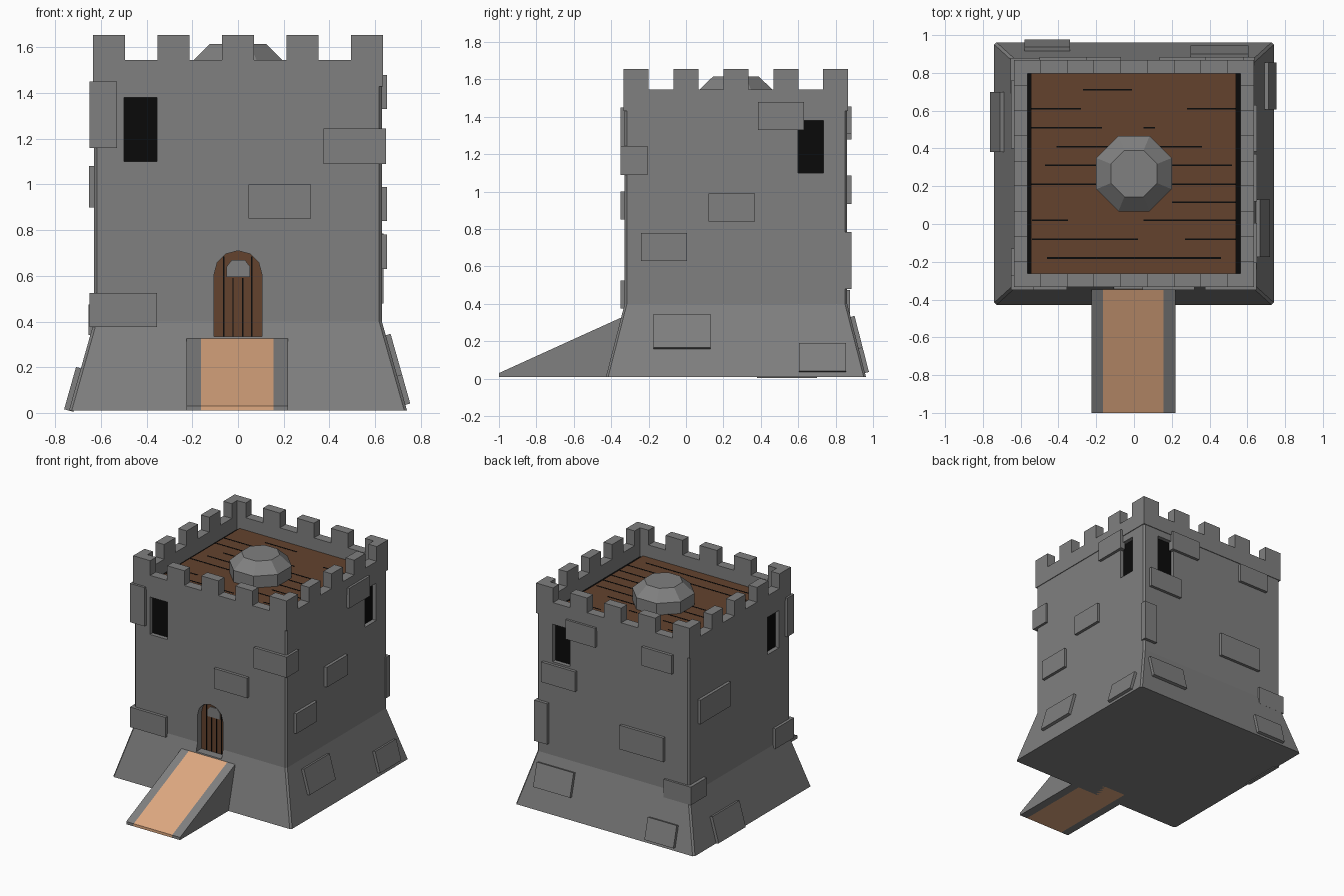
import bpy, bmesh, math
from mathutils import Vector

if "Cube" in bpy.data.objects:
    bpy.data.objects.remove(bpy.data.objects["Cube"])

CY = 0.267                      # tower centre in y
HX, HY, BX, BY = 0.63, 0.595, 0.74, 0.695   # wall and base half widths
ZB, ZF, FLOOR = 0.01, 0.40, 1.44


def material(name, col):
    m = bpy.data.materials.new(name)
    m.diffuse_color = (*col, 1)
    m.use_nodes = True
    m.node_tree.nodes["Principled BSDF"].inputs["Base Color"].default_value = m.diffuse_color
    return m


STONE = material("grey stone", (0.215, 0.215, 0.215))
WOOD = material("dark wood", (0.125, 0.055, 0.027))
BLACK = material("black", (0.003, 0.003, 0.003))
SAND = material("tan path", (0.74, 0.40, 0.22))


def finish(name, bm, mat):
    bmesh.ops.recalc_face_normals(bm, faces=bm.faces)
    me = bpy.data.meshes.new(name)
    bm.to_mesh(me)
    bm.free()
    me.materials.append(mat)
    ob = bpy.data.objects.new(name, me)
    bpy.context.collection.objects.link(ob)
    return ob


def loft(bm, rings):
    """Join equal rings of points into a closed solid."""
    vs = [[bm.verts.new(p) for p in r] for r in rings]
    n = len(vs[0])
    for a, b in zip(vs, vs[1:]):
        for i in range(n):
            bm.faces.new((a[i], a[(i + 1) % n], b[(i + 1) % n], b[i]))
    bm.faces.new(vs[0][::-1])
    bm.faces.new(vs[-1])


def box(bm, x0, x1, y0, y1, z0, z1):
    loft(bm, [[(x0, y0, z), (x1, y0, z), (x1, y1, z), (x0, y1, z)] for z in (z0, z1)])


def boxes(name, mat, items):
    bm = bmesh.new()
    for b in items:
        box(bm, *b)
    return finish(name, bm, mat)


def ring(hx, hy, z, c=0.012):
    pts = [(hx - c, -hy), (hx, -hy + c), (hx, hy - c), (hx - c, hy),
           (-hx + c, hy), (-hx, hy - c), (-hx, -hy + c), (-hx + c, -hy)]
    return [(x, CY + y, z) for x, y in pts]


def arch(r, z0, spring, n=6):
    pts = [(-r, z0), (r, z0)]
    return pts + [(r * math.cos(math.pi * i / n), spring + r * math.sin(math.pi * i / n))
                  for i in range(n + 1)]


def prism_y(bm, pts, y0, y1):
    loft(bm, [[(x, y, z) for x, z in pts] for y in (y0, y1)])


# tower body with flared base
bm = bmesh.new()
loft(bm, [ring(BX, BY, ZB), ring(HX, HY, ZF), ring(HX, HY, FLOOR)])
body = finish("tower_body", bm, STONE)
body.data.materials.append(BLACK)

# window and door recesses, cut into the body
W0, W1, D = 1.10, 1.38, 0.035
F, K = CY - HY, CY + HY
bm = bmesh.new()
box(bm, -0.5, -0.355, F - 0.1, F + D, W0, W1)
box(bm, 0.355, 0.5, K - D, K + 0.1, W0, W1)
box(bm, HX - D, HX + 0.1, 0.60, 0.735, W0, W1)
box(bm, -HX - 0.1, -HX + D, -0.20, -0.066, W0, W1)
prism_y(bm, arch(0.105, 0.335, 0.605), F - 0.2, F + 0.06)
cutter = finish("opening_cutter", bm, STONE)
cutter.hide_render = True
mod = body.modifiers.new("openings", "BOOLEAN")
mod.operation, mod.solver, mod.object = "DIFFERENCE", "EXACT", cutter
bpy.context.view_layer.objects.active = body
bpy.ops.object.modifier_apply(modifier=mod.name)
bpy.data.objects.remove(cutter)
for p in body.data.polygons:    # dark surface below the roof planks
    p.material_index = 1 if p.normal.z > 0.9 and p.center.z > 1.4 else 0

# dark window panes
T = 0.004
boxes("window_panes", BLACK, [
    (-0.5, -0.355, F + D - T, F + D + T, W0, W1),
    (0.355, 0.5, K - D - T, K - D + T, W0, W1),
    (HX - D - T, HX - D + T, 0.60, 0.735, W0, W1),
    (-HX + D - T, -HX + D + T, -0.20, -0.066, W0, W1)])

# plank door with gaps and a small hatch
bm = bmesh.new()
prism_y(bm, arch(0.105, 0.335, 0.605), F + 0.045, F + 0.061)
finish("door", bm, WOOD)
boxes("door_gaps", BLACK, [(x - 0.003, x + 0.003, F + 0.042, F + 0.05, 0.335, z)
                           for x, z in ((-0.063, 0.685), (-0.022, 0.59), (0.02, 0.59), (0.061, 0.685))])
bm = bmesh.new()
prism_y(bm, [(-0.05, 0.595), (0.053, 0.595), (0.053, 0.64), (0.03, 0.67), (-0.027, 0.67), (-0.05, 0.64)],
        F + 0.038, F + 0.05)
finish("door_hatch", bm, STONE)

# parapet wall and merlons
PX, PY, TH = 0.635, 0.60, 0.07
parts = []
for s in (-1, 1):
    xa, xb = sorted((s * PX, s * (PX - TH)))
    ya, yb = sorted((CY + s * PY, CY + s * (PY - TH)))
    parts += [(xa, xb, CY - PY, CY + PY, FLOOR - 0.01, 1.545),
              (-PX, PX, ya, yb, FLOOR - 0.01, 1.545)]
    for i in range(0, 9, 2):
        u, v = 2 * PX / 9, 2 * PY / 9
        parts += [(-PX + i * u, -PX + (i + 1) * u, ya, yb, 1.54, 1.655),
                  (xa, xb, CY - PY + i * v, CY - PY + (i + 1) * v, 1.54, 1.655)]
boxes("parapet", STONE, parts)

# roof planks and the gaps between them
boxes("roof_planks", WOOD, [(-0.545, 0.54, CY - PY + TH, CY + PY - TH, FLOOR, FLOOR + 0.012)])
gaps = [(0.71, -0.27, -0.01), (0.61, -0.545, -0.28), (0.61, 0.28, 0.54), (0.51, -0.545, -0.17),
        (0.51, 0.05, 0.11), (0.41, -0.41, 0.36), (0.31, -0.47, 0.52), (0.21, -0.545, 0.54),
        (0.115, 0.2, 0.54), (0.02, -0.54, -0.35), (0.02, 0.05, 0.54), (-0.08, -0.54, 0.02),
        (-0.08, 0.27, 0.54), (-0.18, -0.46, 0.46)]
boxes("roof_gaps", BLACK, [(a, b, y - 0.004, y + 0.004, FLOOR + 0.008, FLOOR + 0.014) for y, a, b in gaps])

# eight-sided roof dome
bm = bmesh.new()
rings = []
for r, z in ((0.2, FLOOR), (0.2, 1.54), (0.123, 1.615)):
    R = r / math.cos(math.pi / 8)
    rings.append([(R * math.cos(a), CY + R * math.sin(a), z)
                  for a in [math.pi / 8 + i * math.pi / 4 for i in range(8)]])
loft(bm, rings)
finish("roof_dome", bm, STONE)


# ramp: stone edges with a path between
def wedge(name, mat, spans):
    bm = bmesh.new()
    prof = [(-1.0, ZB), (-0.30, ZB), (-0.30, 0.332), (-0.335, 0.332), (-1.0, 0.03)]
    for x0, x1 in spans:
        loft(bm, [[(x, y, z) for y, z in prof] for x in (x0, x1)])
    finish(name, bm, mat)


wedge("ramp_edges", STONE, [(-0.225, -0.163), (0.155, 0.22)])
wedge("ramp_path", SAND, [(-0.163, 0.155)])

# raised stones on the wall faces: side, start, end, bottom, top
ALPHA = math.atan2(BX - HX, ZF - ZB)


def stone_point(side, u, z, d):
    k = max(0, (ZF - z) / (ZF - ZB))
    if k > 0:
        z += d * math.sin(ALPHA)
        d *= math.cos(ALPHA)
    ox, oy = HX + k * (BX - HX) + d, HY + k * (BY - HY) + d
    return {"front": (u, CY - oy, z), "back": (u, CY + oy, z),
            "right": (ox, u, z), "left": (-ox, u, z)}[side]


stones = [("front", 0.045, 0.32, 0.85, 1.0),
          ("right", 0.385, 0.63, 1.33, 1.48), ("right", 0.12, 0.37, 0.84, 0.99),
          ("right", -0.24, 0.005, 0.63, 0.78), ("right", -0.175, 0.13, 0.16, 0.34),
          ("right", 0.605, 0.855, 0.035, 0.185),
          ("back", 0.135, 0.38, 1.31, 1.455), ("back", 0.30, 0.58, 0.935, 1.085),
          ("back", -0.5, -0.25, 1.28, 1.42), ("back", -0.43, -0.07, 0.605, 0.785),
          ("back", 0.30, 0.605, 0.16, 0.33), ("back", -0.58, -0.34, 0.03, 0.185),
          ("left", 0.40, 0.76, 0.90, 1.08), ("left", 0.38, 0.70, 0.01, 0.195)]
bm = bmesh.new()
for side, a, b, z0, z1 in stones:
    loft(bm, [[stone_point(side, u, z, d) for u, z in ((a, z0), (b, z0), (b, z1), (a, z1))]
              for d in (-0.02, 0.022)])
finish("wall_stones", bm, STONE)

# stones wrapping the corners
boxes("corner_stones", STONE, [
    (-0.65, -0.53, -0.35, -0.27, 1.16, 1.45), (0.375, 0.648, -0.35, -0.205, 1.09, 1.245),
    (-0.65, -0.355, -0.35, -0.13, 0.375, 0.525), (0.53, 0.638, 0.84, 0.885, 0.48, 0.785),
    (-0.655, -0.43, 0.69, 0.878, 0.34, 0.475)])
